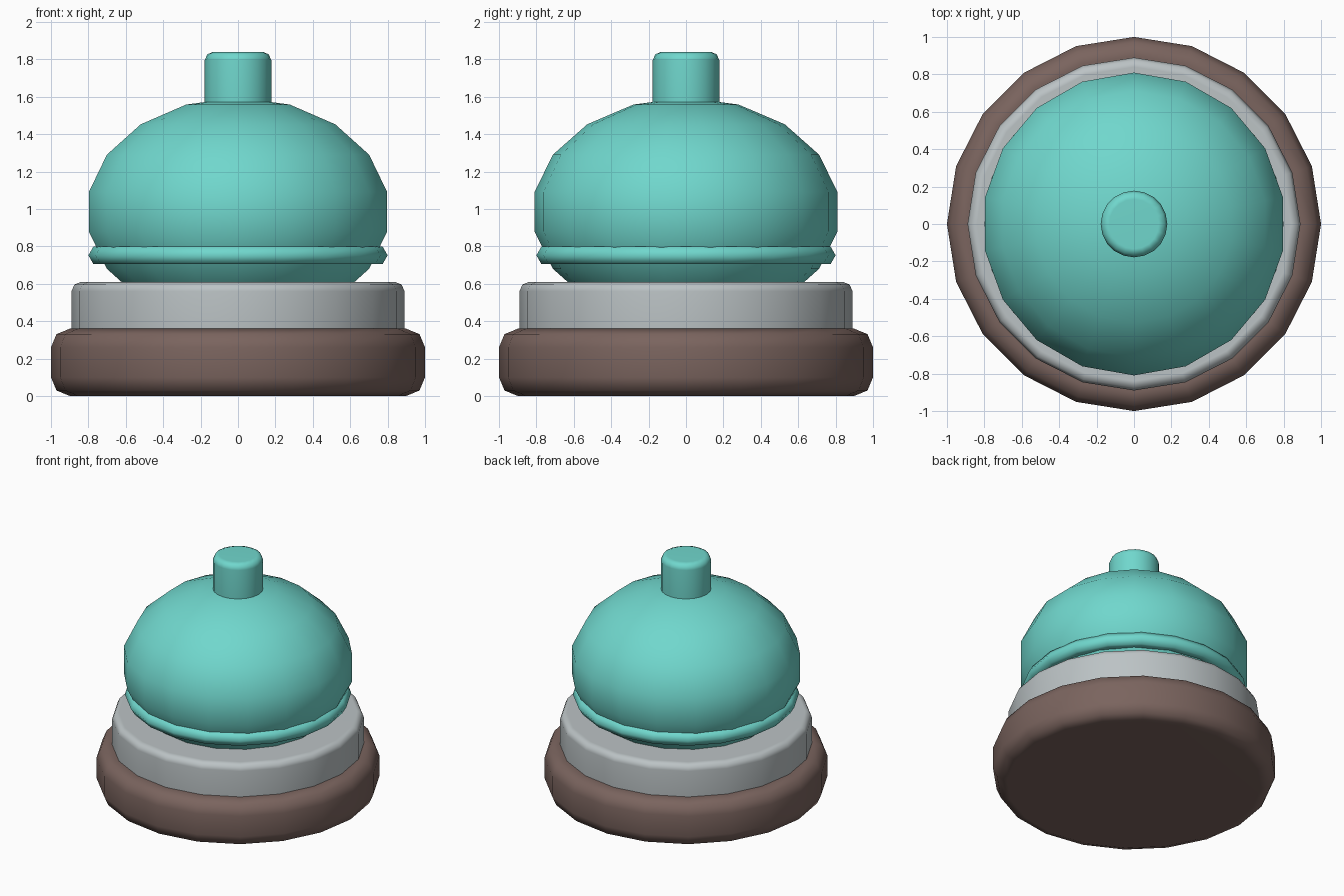
import bpy
from math import radians

cube = bpy.data.objects.get("Cube")
if cube:
    bpy.data.objects.remove(cube, do_unlink=True)


def make_material(name, colour):
    mat = bpy.data.materials.new(name)
    mat.use_nodes = True
    mat.diffuse_color = (*colour, 1)
    mat.node_tree.nodes["Principled BSDF"].inputs["Base Color"].default_value = (*colour, 1)
    return mat


brown = make_material("brown wood", (0.195, 0.127, 0.112))
grey = make_material("light grey metal", (0.5, 0.545, 0.558))
teal = make_material("teal metal", (0.162, 0.68, 0.61))


def finish(name, mat):
    """Name, colour and smooth the object that was just added."""
    obj = bpy.context.object
    obj.name = obj.data.name = name
    obj.data.materials.clear()
    obj.data.materials.append(mat)
    bpy.ops.object.shade_smooth()
    return obj


def rounded_disc(name, radius, bottom, top, bevel, mat):
    """Twenty-sided cylinder with softened rims."""
    bpy.ops.mesh.primitive_cylinder_add(
        vertices=20, radius=radius, depth=top - bottom, location=(0, 0, (bottom + top) / 2))
    obj = finish(name, mat)
    mod = obj.modifiers.new("soft rims", 'BEVEL')
    mod.width = bevel
    mod.segments = 2
    mod.limit_method = 'ANGLE'
    mod.angle_limit = radians(40)
    obj.modifiers.new("flat caps", 'WEIGHTED_NORMAL')


# Stacked base
rounded_disc("base", 1.0, 0, 0.36, 0.1, brown)
rounded_disc("base_plate", 0.89, 0.28, 0.61, 0.05, grey)

# Bell dome: a squashed sphere sunk into the plate
bpy.ops.mesh.primitive_uv_sphere_add(segments=18, ring_count=9, radius=1, location=(0, 0, 0.985))
bpy.context.object.scale = (0.822, 0.822, 0.61)
bpy.ops.object.transform_apply(location=False, rotation=False, scale=True)
finish("bell_dome", teal)

# Rim ring around the dome
bpy.ops.mesh.primitive_torus_add(
    major_segments=20, minor_segments=6, major_radius=0.745, minor_radius=0.055,
    location=(0, 0, 0.752))
finish("bell_rim", teal)

# Push button on top
rounded_disc("button", 0.178, 1.48, 1.84, 0.045, teal)
